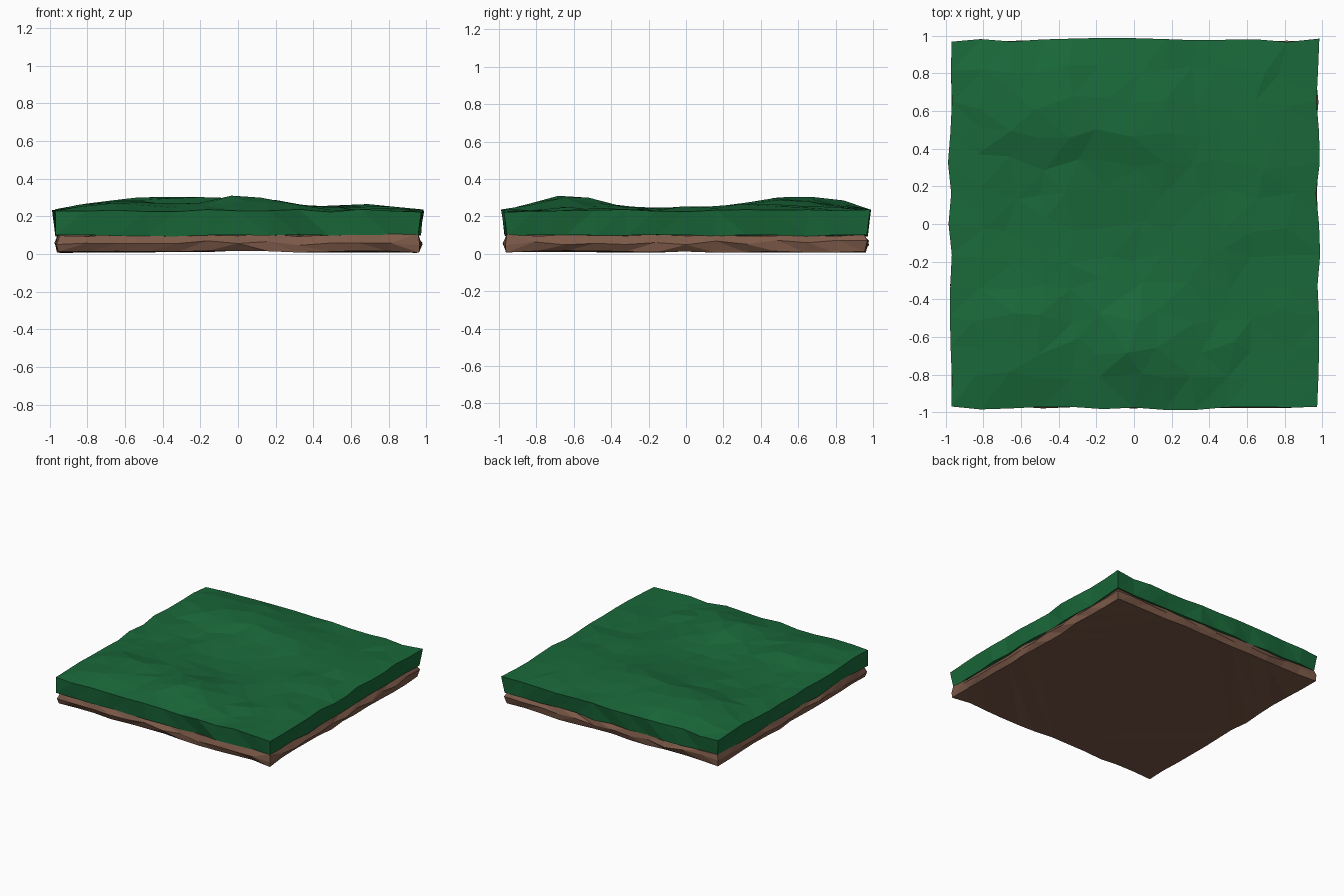
import bpy, bmesh, math, random

if "Cube" in bpy.data.objects:
    bpy.data.objects.remove(bpy.data.objects["Cube"])

random.seed(7)
N = 12  # grid divisions per side


def material(name, rgb):
    m = bpy.data.materials.new(name)
    m.diffuse_color = (*rgb, 1)
    m.use_nodes = True
    m.node_tree.nodes["Principled BSDF"].inputs["Base Color"].default_value = m.diffuse_color
    return m


def hill(x, y, cx, cy, rx, ry, h):
    return h * math.exp(-((x - cx) / rx) ** 2 - ((y - cy) / ry) ** 2)


def turf_height(x, y):
    # gentle mounds at front centre, back left and right
    return (0.238
            + hill(x, y, -0.42, 0.62, 0.38, 0.28, 0.075)
            + hill(x, y, 0.05, -0.64, 0.28, 0.24, 0.072)
            + hill(x, y, -0.6, -0.6, 0.3, 0.25, 0.045)
            + hill(x, y, 0.1, 0.5, 0.25, 0.25, 0.05)
            + hill(x, y, 0.68, 0.35, 0.25, 0.4, 0.022)
            + random.uniform(-0.009, 0.009))


def slab(name, mat, top_half, height, edge_z, rings, wobble):
    """Faceted slab: grid on top, jittered skirt rings, flat underside.
    rings: (half width, z, z jitter) from top to bottom."""
    bm = bmesh.new()
    grid = {}
    for i in range(N + 1):
        for j in range(N + 1):
            x, y = (2 * i / N - 1) * top_half, (2 * j / N - 1) * top_half
            border = i in (0, N) or j in (0, N)
            if border:
                z = edge_z + random.uniform(-0.007, 0.009)
                s = 1 + random.uniform(-wobble, wobble)
                if i in (0, N):
                    x *= s
                if j in (0, N):
                    y *= s
            else:
                x += random.uniform(-0.045, 0.045)
                y += random.uniform(-0.045, 0.045)
                z = height(x, y)
            grid[i, j] = bm.verts.new((x, y, z))
    for i in range(N):
        for j in range(N):
            bm.faces.new([grid[i, j], grid[i + 1, j],
                          grid[i + 1, j + 1], grid[i, j + 1]])
    # walk round the border
    loop = ([(i, 0) for i in range(N)] + [(N, j) for j in range(N)]
            + [(i, N) for i in range(N, 0, -1)] + [(0, j) for j in range(N, 0, -1)])
    prev = [grid[k] for k in loop]
    for half, z, dz in rings:
        ring = []
        for i, j in loop:
            u, v = 2 * i / N - 1, 2 * j / N - 1
            s = half * (1 + random.uniform(-wobble, wobble))
            ring.append(bm.verts.new((u * (s if abs(u) == 1 else half),
                                      v * (s if abs(v) == 1 else half),
                                      z + random.uniform(-dz, dz))))
        for k in range(len(loop)):
            n = (k + 1) % len(loop)
            bm.faces.new([prev[k], ring[k], ring[n], prev[n]])
        prev = ring
    bm.faces.new(prev[::-1])
    bmesh.ops.triangulate(bm, faces=bm.faces[:])
    bmesh.ops.recalc_face_normals(bm, faces=bm.faces[:])
    me = bpy.data.meshes.new(name)
    bm.to_mesh(me)
    bm.free()
    me.materials.append(mat)
    ob = bpy.data.objects.new(name, me)
    bpy.context.collection.objects.link(ob)
    return ob


# grass layer with overhanging upper rim
slab("grass_layer", material("grass", (0.01, 0.14, 0.042)), 0.978, turf_height,
     0.23, [(0.962, 0.099, 0.006)], 0.012)

# soil layer, bulging at mid height
slab("soil_layer", material("soil", (0.2, 0.1, 0.065)), 0.95, lambda x, y: 0.1,
     0.1, [(0.972, 0.06, 0.014), (0.955, 0.012, 0.006)], 0.009)
